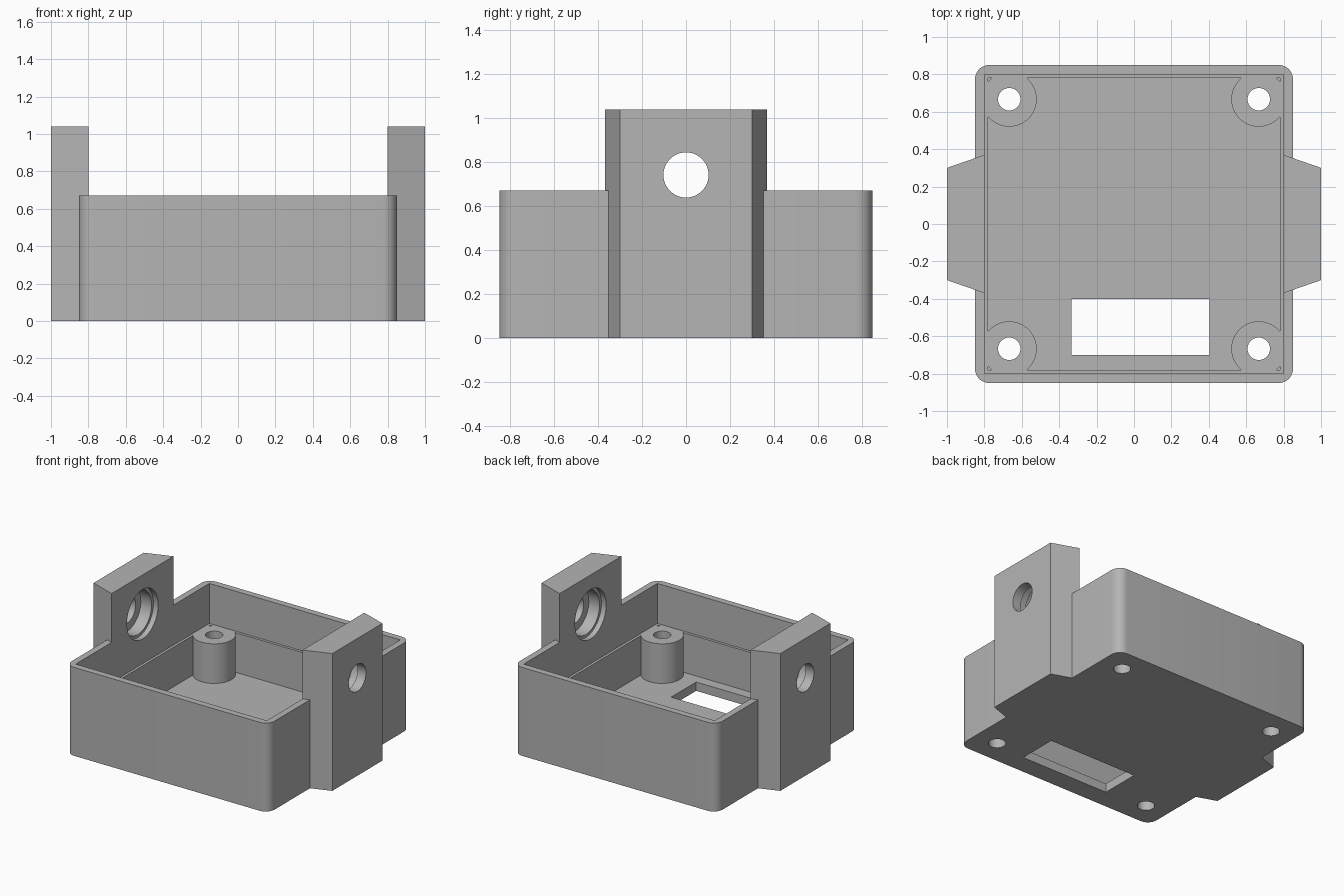
import bpy, bmesh, math
from mathutils import Matrix

if "Cube" in bpy.data.objects:
    bpy.data.objects.remove(bpy.data.objects["Cube"], do_unlink=True)

grey = bpy.data.materials.new("plain grey")
grey.use_nodes = True
grey.diffuse_color = (0.46, 0.46, 0.46, 1)
grey.node_tree.nodes["Principled BSDF"].inputs["Base Color"].default_value = (0.46, 0.46, 0.46, 1)


def make(name, bm):
    bmesh.ops.recalc_face_normals(bm, faces=bm.faces)
    mesh = bpy.data.meshes.new(name)
    bm.to_mesh(mesh)
    bm.free()
    mesh.materials.append(grey)
    ob = bpy.data.objects.new(name, mesh)
    bpy.context.collection.objects.link(ob)
    return ob


def prism(name, outline, z0, z1):
    bm = bmesh.new()
    face = bm.faces.new([bm.verts.new((x, y, z0)) for x, y in outline])
    top = bmesh.ops.extrude_face_region(bm, geom=[face])["geom"]
    verts = [v for v in top if isinstance(v, bmesh.types.BMVert)]
    bmesh.ops.translate(bm, verts=verts, vec=(0, 0, z1 - z0))
    return make(name, bm)


def box(name, x0, x1, y0, y1, z0, z1):
    return prism(name, [(x0, y0), (x1, y0), (x1, y1), (x0, y1)], z0, z1)


def cylinder(name, radius, depth, centre, along_x=False):
    bm = bmesh.new()
    turn = Matrix.Rotation(math.pi / 2, 4, 'Y') if along_x else Matrix()
    bmesh.ops.create_cone(bm, cap_ends=True, segments=48, radius1=radius, radius2=radius,
                          depth=depth, matrix=Matrix.Translation(centre) @ turn)
    return make(name, bm)


def combine(target, tool, operation):
    mod = target.modifiers.new("join", 'BOOLEAN')
    mod.operation, mod.solver, mod.object = operation, 'EXACT', tool
    bpy.context.view_layer.objects.active = target
    bpy.ops.object.modifier_apply(modifier=mod.name)
    bpy.data.objects.remove(tool, do_unlink=True)


# Outer block with rounded upright corners
half, r, steps = 0.85, 0.075, 8
outline = []
for k, (sx, sy) in enumerate([(1, 1), (-1, 1), (-1, -1), (1, -1)]):
    for i in range(steps + 1):
        a = (k + i / steps) * math.pi / 2
        outline.append((sx * (half - r) + r * math.cos(a), sy * (half - r) + r * math.sin(a)))
casing = prism("casing", outline, 0, 0.67)

# Tapered side lugs, rising above the rim
for s in (-1, 1):
    lug = prism("lug", [(s * 0.75, -0.387), (s, -0.3), (s, 0.3), (s * 0.75, 0.387)], 0, 1.04)
    combine(casing, lug, 'UNION')

# Cavity with a narrow ledge half way down
combine(casing, box("upper_cavity", -0.8, 0.8, -0.8, 0.8, 0.367, 2), 'DIFFERENCE')
combine(casing, box("lower_cavity", -0.78, 0.78, -0.78, 0.78, 0.067, 0.5), 'DIFFERENCE')

# Corner screw posts, drilled right through
for sx in (-1, 1):
    for sy in (-1, 1):
        x, y = sx * 0.667, sy * 0.667
        combine(casing, cylinder("post", 0.147, 0.337, (x, y, 0.1985)), 'UNION')
        combine(casing, cylinder("screw_hole", 0.06, 2, (x, y, 0)), 'DIFFERENCE')

# Slot in the floor
combine(casing, box("slot", -0.335, 0.405, -0.7, -0.4, -0.5, 0.2), 'DIFFERENCE')

# Stepped bores through the lugs, wide on the inside
for s in (-1, 1):
    for radius, end in ((0.187, 0.84), (0.165, 0.93), (0.103, 1.1)):
        bore = cylinder("bore", radius, end - 0.7, (s * (end + 0.7) / 2, 0, 0.742), True)
        combine(casing, bore, 'DIFFERENCE')

bpy.ops.object.select_all(action='DESELECT')
casing.select_set(True)
bpy.context.view_layer.objects.active = casing
bpy.ops.object.shade_smooth_by_angle(angle=math.radians(30))
